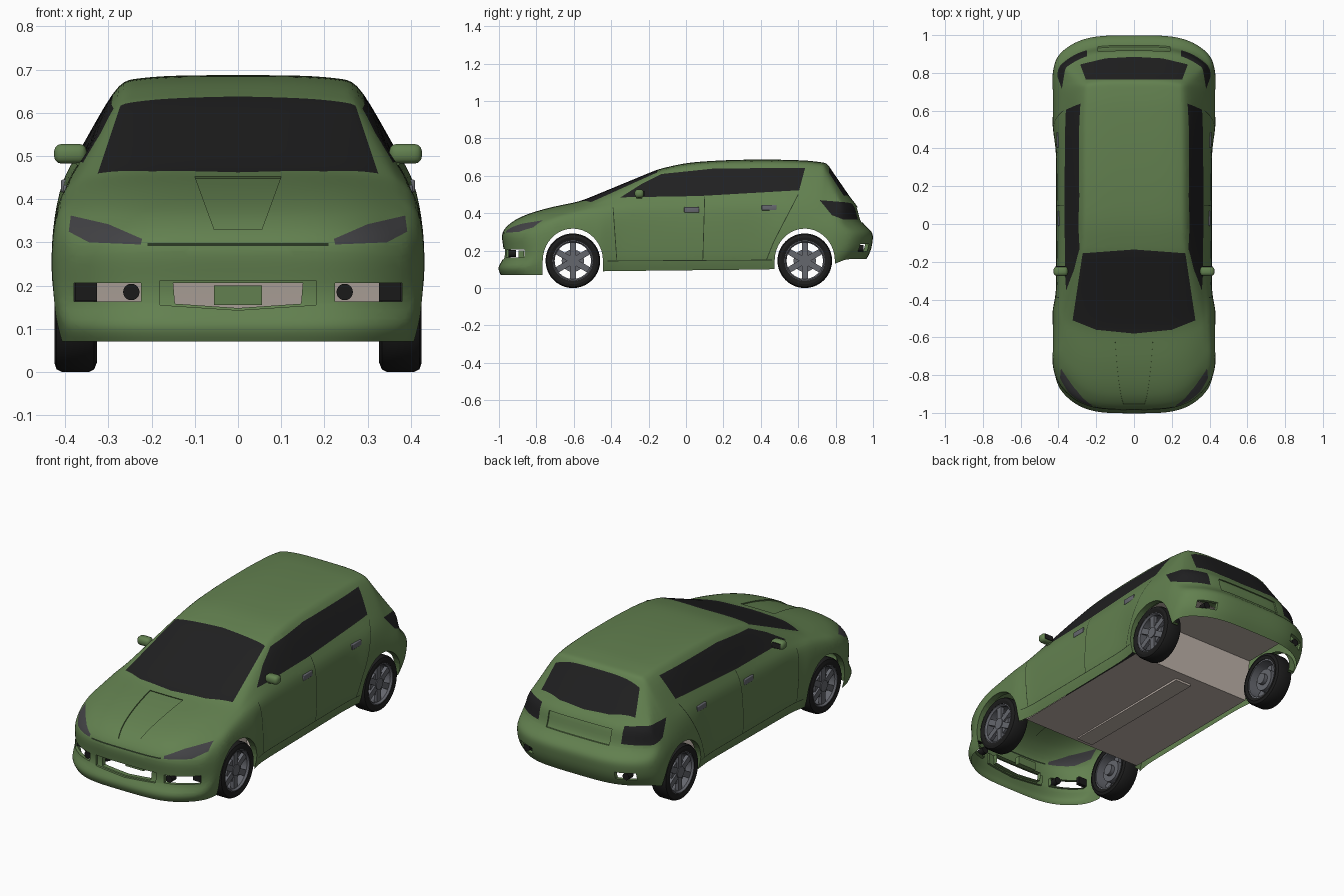
import bpy, bmesh, math
from mathutils import Vector, Matrix

if "Cube" in bpy.data.objects:
    bpy.data.objects.remove(bpy.data.objects["Cube"])

COLORS = {"green paint": (.123, .217, .079), "dark glass": (.0145, .0145, .015),
          "seam": (.02, .035, .015), "headlight": (.055, .055, .06),
          "tail lamp": (.014, .014, .015), "tyre rubber": (.012, .012, .012),
          "wheel grey": (.13, .135, .155), "beige underbody": (.52, .45, .4),
          "black trim": (.01, .01, .01)}
NAMES = list(COLORS)
MATS = {}
for label, rgb in COLORS.items():
    m = bpy.data.materials.new(label)
    m.use_nodes = True
    m.diffuse_color = (*rgb, 1)
    m.node_tree.nodes["Principled BSDF"].inputs["Base Color"].default_value = (*rgb, 1)
    MATS[label] = m


def finish(bm, name, *mats):
    me = bpy.data.meshes.new(name)
    bm.to_mesh(me)
    bm.free()
    ob = bpy.data.objects.new(name, me)
    for label in mats:
        me.materials.append(MATS[label])
    bpy.context.collection.objects.link(ob)
    return ob


def key(v, *pts):
    """Piecewise linear value through (position, value) points."""
    if v <= pts[0][0]:
        return pts[0][1]
    for (a, p), (b, q) in zip(pts, pts[1:]):
        if v <= b:
            return p + (q - p) * (v - a) / (b - a)
    return pts[-1][1]


# Body shell: a strip over nose, hood, roof and tail, joined to two side walls
N = 7
NOSE = [(-.99, .07, .395), (-1.012, .11, .41), (-.972, .155, .405),
        (-.975, .22, .408), (-.99, .285, .402), (-.965, .325, .388)]
TAIL = [(.965, .155, .395), (.99, .2, .41), (1.0, .26, .415),
        (1.0, .305, .412), (.934, .345, .4), (.926, .43, .385)]
STATIONS = [-.93, -.9, -.85, -.79, -.72, -.64, -.59, -.55, -.5, -.42, -.32, -.22, -.15, -.1,
            0, .12, .25, .4, .5, .57, .65, .72, .755, .775, .82, .86, .89]
bm = bmesh.new()


def strip_row(y, z, w, drop, bow):
    ts = [i / N for i in range(-N, N + 1)]
    return [bm.verts.new((w * t, y + bow * t ** 4, z - drop * t ** 4)) for t in ts]


def station_row(y):
    top = key(y, (-.93, .354), (-.88, .385), (-.75, .427), (-.57, .463), (-.53, .478), (-.15, .635),
              (0, .67), (.2, .685), (.45, .688), (.65, .682), (.76, .668), (.775, .635), (.89, .468))
    w = key(y, (-.93, .365), (-.75, .37), (-.55, .36), (-.15, .29), (0, .285),
            (.5, .282), (.755, .275), (.89, .36))
    drop = key(y, (-.93, .005), (-.75, .02), (-.57, .015), (-.15, .015), (.7, .017), (.89, .008))
    bow = key(y, (-.93, .12), (-.57, .065), (-.15, 0), (.65, 0), (.75, -.02), (.89, -.06))
    return strip_row(y, top, w, drop, bow)


def side_column(s, y):
    wide = key(y, (-.83, .41), (-.76, .432), (-.45, .432), (-.37, .412), (.4, .412),
               (.49, .432), (.8, .432), (.86, .418))
    low = key(y, (-.77, .07), (-.45, .09), (.48, .1), (.8, .13), (.86, .15))
    pts = [(wide - .02, low), (wide - .004, low + (.3 - low) * .25),
           (wide, low + (.3 - low) * .55),
           (wide, key(y, (-.8, .29), (-.7, .325), (.75, .325), (.83, .305))),
           (key(y, (-.82, .4), (-.7, .416), (0, .4), (.6, .41), (.83, .4)),
            key(y, (-.82, .325), (-.7, .375), (-.5, .418), (0, .44), (.6, .45), (.83, .385))),
           (key(y, (-.82, .388), (-.5, .375), (0, .367), (.83, .375)),
            key(y, (-.82, .34), (-.7, .39), (-.5, .44), (-.3, .475), (.5, .5), (.7, .5), (.83, .44)))]
    return [bm.verts.new((s * x, y, z)) for x, z in pts]


nose = [strip_row(y, z, w, 0, .14) for y, z, w in NOSE]
deck = [station_row(y) for y in STATIONS]
tail = [strip_row(y, z, w, 0, -key(z, (.31, .115), (.42, .085))) for y, z, w in TAIL]


def skin(rows):
    for a, b in zip(rows, rows[1:]):
        for i in range(len(a) - 1):
            bm.faces.new((a[i], a[i + 1], b[i + 1], b[i]))


skin(nose + deck + tail[::-1])
for s, e in ((-1, 0), (1, -1)):
    cols = [[r[e] for r in nose] + [deck[0][e]]]
    cols += [side_column(s, r[e].co.y) + [r[e]] for r in deck[1:-1]]
    cols += [[r[e] for r in tail] + [deck[-1][e]]]
    skin(cols)
bmesh.ops.recalc_face_normals(bm, faces=bm.faces)
if max(bm.faces, key=lambda f: f.calc_center_median().z).normal.z < 0:
    bmesh.ops.reverse_faces(bm, faces=bm.faces)
body = finish(bm, "body_shell", *NAMES)
body.modifiers.new("smooth", "SUBSURF").levels = 2
bpy.context.view_layer.update()
smooth = bpy.data.meshes.new_from_object(body.evaluated_get(bpy.context.evaluated_depsgraph_get()))
body.modifiers.clear()
bm = bmesh.new()
bm.from_mesh(smooth)
XY, XZ, YZ = (0, 1), (0, 2), (1, 2)


def region(poly, axes, keep, extra=()):
    """Cut a convex outline, projected along one axis, into the shell; return the faces inside."""
    i, j = axes
    pairs = list(zip(poly, poly[1:] + poly[:1]))
    turn = 1 if sum(a[0] * b[1] - a[1] * b[0] for a, b in pairs) > 0 else -1
    planes = list(extra)
    for a, b in pairs:
        co, no = Vector(), Vector()
        co[i], co[j] = a
        no[i], no[j] = turn * (b[1] - a[1]), turn * (a[0] - b[0])
        planes.append((co, no.normalized()))
    faces = [f for f in bm.faces if keep(f.calc_center_median())]
    for co, no in planes:
        geom = set(faces)
        for f in faces:
            geom.update(f.verts, f.edges)
        cut = bmesh.ops.bisect_plane(bm, geom=list(geom), dist=1e-5, plane_co=co, plane_no=no)
        faces = [f for f in cut["geom"] if isinstance(f, bmesh.types.BMFace)
                 and (f.calc_center_median() - co).dot(no) < 0]
    return faces


def paint(faces, label):
    for f in faces:
        f.material_index = NAMES.index(label)


def recess(faces, shift, hole=False):
    if not faces:
        return
    out = bmesh.ops.extrude_face_region(bm, geom=faces)["geom"]
    verts = [g for g in out if isinstance(g, bmesh.types.BMVert)]
    bmesh.ops.translate(bm, verts=verts, vec=shift)
    old = [f for f in faces if f.is_valid]
    new = [g for g in out if isinstance(g, bmesh.types.BMFace)] if hole else []
    if old + new:
        bmesh.ops.delete(bm, geom=old + new, context="FACES")


def rect(x0, x1, z0, z1):
    return [(x0, z0), (x1, z0), (x1, z1), (x0, z1)]


def front(c):
    return c.y < -.7


def rear(c):
    return c.y > .8


# Hood channel, bumper seam, grille opening and tailgate panel
recess(region([(-.055, .33), (.055, .33), (.1, .453), (-.1, .453)], XZ, lambda c: c.y < -.55),
       (0, .003, -.005))
paint(region(rect(-.21, .21, .291, .298), XZ, front), "seam")
recess(region([(-.18, .155), (0, .143), (.18, .155), (.182, .21), (-.182, .21)], XZ, front), (0, .012, 0))
recess(region([(-.146, .158), (0, .148), (.146, .158), (.15, .206), (-.15, .206)], XZ, front),
       (0, .025, 0), True)
recess(region(rect(-.19, .19, .35, .43), XZ, rear), (0, -.008, 0))

# Windscreen and rear window
paint(region([(-.325, -.51), (-.2, -.56), (0, -.58), (.2, -.56), (.325, -.51), (.272, -.155), (0, -.135),
              (-.272, -.155)], XY, lambda c: c.z > .42 and c.y < 0), "dark glass")
paint(region([(-.255, .765), (.255, .765), (.285, .845), (.15, .877), (0, .885), (-.15, .877),
              (-.285, .845)], XY, lambda c: c.z > .44 and c.y > .7), "dark glass")

SEAMS = [((.09, .15), (.1, .49)), ((-.37, .15), (-.39, .43)), ((.43, .15), (.47, .25)),
         ((.47, .25), (.6, .5)), ((-.42, .145), (.46, .15))]
WINDOWS = [(-.35, .485), (.07, .492), (.605, .523), (.637, .643), (.15, .639), (-.13, .61), (-.24, .555)]
for s in (-1, 1):
    def flank(c):
        return s * c.x > .25

    # Door seams and side windows
    for a, b in SEAMS:
        a, b = Vector(a), Vector(b)
        d = (b - a).orthogonal().normalized() * .002
        paint(region([tuple(p) for p in (a - d, b - d, b + d, a + d)], YZ, flank), "seam")
    paint(region(WINDOWS, YZ, lambda c: flank(c) and c.z > .45), "dark glass")
    # Lamps
    lamp = [(.225, .295), (.345, .3), (.392, .325), (.387, .362), (.3, .342), (.222, .308)]
    paint(region([(s * x, z) for x, z in lamp], XZ, front), "headlight")
    paint(region([(.715, .47), (.78, .39), (.84, .367), (.95, .367), (.95, .44), (.86, .458)], YZ,
                 lambda c: s * c.x > .2 and c.y > .65, [(Vector((s * .25, 0, 0)), Vector((-s, 0, 0)))]),
          "tail lamp")
    # Bumper openings
    recess(region([(s * x, z) for x, z in rect(.225, .38, .163, .206)], XZ, front), (0, .02, 0), True)
    recess(region([(s * x, z) for x, z in rect(.25, .35, .195, .235)], XZ, rear), (0, -.02, 0), True)

# Wheel arches with a folded lip
AXLES = {"front": -.605, "rear": .635}
HUB, ARCH, RISE = .146, .161, .172
for cy in AXLES.values():
    arc = [(cy + ARCH * math.cos(a), HUB + RISE * math.sin(a))
           for a in (math.pi * k / 20 for k in range(21))]
    for s in (-1, 1):
        inside = region(arc + [(cy - ARCH, 0), (cy + ARCH, 0)], YZ, lambda c: s * c.x > .3 and c.z < .4)
        bmesh.ops.delete(bm, geom=inside, context="FACES")
    lip = [e for e in bm.edges if e.is_boundary and all(
        abs(v.co.x) > .3 and v.co.z > .1 and math.hypot(v.co.y - cy, v.co.z - HUB) < RISE + .006
        for v in e.verts)]
    for g in bmesh.ops.extrude_edge_only(bm, edges=lip)["geom"]:
        if isinstance(g, bmesh.types.BMVert):
            g.co.x -= math.copysign(.035, g.co.x)
bm.to_mesh(body.data)
bm.free()


def box(name, loc, size, label, bevel=0.0):
    b = bmesh.new()
    bmesh.ops.create_cube(b, size=1, matrix=Matrix.Translation(loc) @ Matrix.Diagonal((*size, 1)))
    if bevel:
        bmesh.ops.bevel(b, geom=b.edges[:], offset=bevel, segments=3, profile=.5, affect="EDGES")
    return finish(b, name, label)


def ring(b, profile, s, cy, seg=40):
    loops = [[b.verts.new((s * x, cy + r * math.cos(a), HUB + r * math.sin(a))) for x, r in profile]
             for a in (math.tau * k / seg for k in range(seg))]
    n = len(profile)
    for p, q in zip(loops, loops[1:] + loops[:1]):
        for k in range(n):
            b.faces.new((p[k], p[(k + 1) % n], q[(k + 1) % n], q[k]))


# Wheels, mirrors, handles, fog lamps and exhausts on both sides
for s, side in ((1, "left"), (-1, "right")):
    for end, cy in AXLES.items():
        b = bmesh.new()
        ring(b, [(.332, .108), (.327, .125), (.333, .14), (.345, HUB), (.408, HUB), (.42, .14),
                 (.425, .125), (.42, .108)], s, cy)
        bmesh.ops.recalc_face_normals(b, faces=b.faces)
        finish(b, f"{end}_{side}_tyre", "tyre rubber")
        b = bmesh.new()
        ring(b, [(.335, .11), (.418, .11), (.42, .104), (.41, .097), (.335, .1)], s, cy)
        centre = Matrix.Translation((0, cy, HUB))
        for k in range(6):
            bmesh.ops.create_cube(b, size=1, matrix=centre @ Matrix.Rotation(math.tau * k / 6, 4, "X")
                                  @ Matrix.Translation((s * .4, 0, .062)) @ Matrix.Diagonal((.02, .032, .08, 1)))
        for radius, x, depth in ((.06, .375, .05), (.03, .372, .085)):
            bmesh.ops.create_cone(b, cap_ends=True, segments=24, radius1=radius, radius2=radius, depth=depth,
                                  matrix=centre @ Matrix.Translation((s * x, 0, 0)) @ Matrix.Rotation(math.pi / 2, 4, "Y"))
        bmesh.ops.recalc_face_normals(b, faces=b.faces)
        finish(b, f"{end}_{side}_rim", "wheel grey")
    box(f"{side}_mirror", (s * .388, -.25, .505), (.076, .05, .046), "green paint", .018)
    box(f"{side}_mirror_arm", (s * .355, -.25, .488), (.04, .03, .02), "green paint", .004)
    box(f"{side}_mirror_glass", (s * .39, -.225, .505), (.05, .004, .028), "dark glass")
    box(f"{side}_front_handle", (s * .395, .03, .418), (.02, .08, .03), "wheel grey", .004)
    box(f"{side}_rear_handle", (s * .4, .445, .43), (.02, .08, .03), "wheel grey", .004)
    box(f"{side}_fog_grille", (s * .352, -.845, .185), (.05, .02, .042), "black trim")
    for part, x, y, z in (("fog_lamp", .247, -.93, .185), ("exhaust", .3, .93, .212)):
        b = bmesh.new()
        bmesh.ops.create_cone(b, cap_ends=True, segments=20, radius1=.019, radius2=.019, depth=.04,
                              matrix=Matrix.Translation((s * x, y, z)) @ Matrix.Rotation(math.pi / 2, 4, "X"))
        finish(b, f"{side}_{part}", "black trim")

# Beam behind the grille
box("grille_beam", (0, -.88, .178), (.11, .03, .045), "green paint")

# Underbody: firewall, floor and raised boot floor, with a centre tunnel
bm = bmesh.new()
path = [(-.52, .42), (-.46, .25), (-.425, .105), (.455, .11), (.49, .33), (.8, .33), (.87, .27)]
skin([[bm.verts.new((x, y, z)) for x in (-.375, .375)] for y, z in path])
finish(bm, "underbody", "beige underbody")
box("floor_tunnel", (0, 0, .108), (.1, .8, .02), "beige underbody")

bpy.ops.object.select_all(action="DESELECT")
for ob in bpy.context.collection.objects:
    if ob.type == "MESH":
        ob.select_set(True)
bpy.context.view_layer.objects.active = body
bpy.ops.object.shade_smooth_by_angle(angle=math.radians(32))
